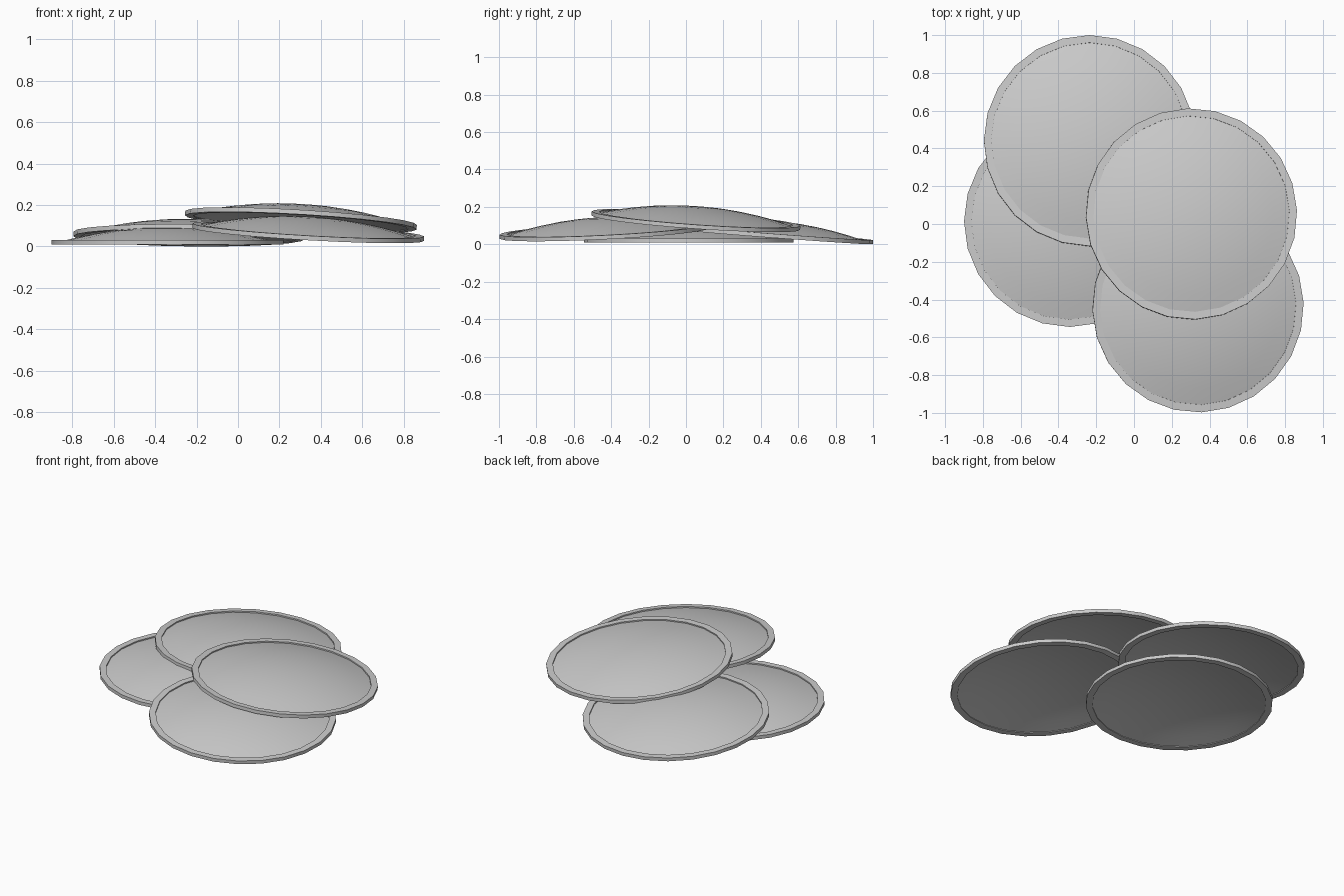
import bpy, bmesh, math
from mathutils import Vector, Matrix

if "Cube" in bpy.data.objects:
    bpy.data.objects.remove(bpy.data.objects["Cube"])

R, RIM, LIP = 0.56, 0.52, 0.022      # outer radius, dome radius, rim height
SIDES, PEAK, THICK = 24, 0.085, 0.012


def dome(r, base, peak):
    return base + (peak - base) * (1 - (r / RIM) ** 2)


def disc(name, centre, slope, turn=0):
    """Domed round shell with a flat raised rim, tilted by its x and y slope."""
    radii = [RIM * i / 6 for i in range(7)]
    profile = [(r, dome(r, LIP - 0.008, PEAK)) for r in radii]
    profile += [(RIM, LIP), (R, LIP), (R, 0), (RIM, 0)]
    profile += [(r, dome(r, 0.004, PEAK - THICK)) for r in reversed(radii)]

    bm = bmesh.new()
    verts = [bm.verts.new((0, r, z)) for r, z in profile]
    edges = [bm.edges.new(pair) for pair in zip(verts, verts[1:])]
    bmesh.ops.spin(bm, geom=verts + edges, cent=(0, 0, 0), axis=(0, 0, 1),
                   angle=math.tau, steps=SIDES, use_duplicate=False)
    bmesh.ops.remove_doubles(bm, verts=bm.verts, dist=0.0005)
    bmesh.ops.recalc_face_normals(bm, faces=bm.faces)
    mesh = bpy.data.meshes.new(name)
    bm.to_mesh(mesh)
    bm.free()

    ob = bpy.data.objects.new(name, mesh)
    bpy.context.collection.objects.link(ob)
    normal = Vector((-slope[0], -slope[1], 1)).normalized()
    tilt = Vector((0, 0, 1)).rotation_difference(normal).to_matrix().to_4x4()
    ob.matrix_world = (Matrix.Translation(centre) @ tilt
                       @ Matrix.Rotation(math.radians(turn), 4, 'Z'))

    bpy.ops.object.select_all(action='DESELECT')
    ob.select_set(True)
    bpy.context.view_layer.objects.active = ob
    bpy.ops.object.shade_smooth_by_angle(angle=math.radians(30))
    return ob


# Pile of four overlapping discs
disc("bottom_disc", (-0.34, 0.015, 0.009), (0, 0))
disc("back_disc", (-0.235, 0.44, 0.043), (-0.012, -0.076))
disc("front_disc", (0.338, -0.437, 0.058), (-0.057, 0.05), 2)
disc("top_disc", (0.303, 0.052, 0.116), (-0.06, -0.07), 2)
